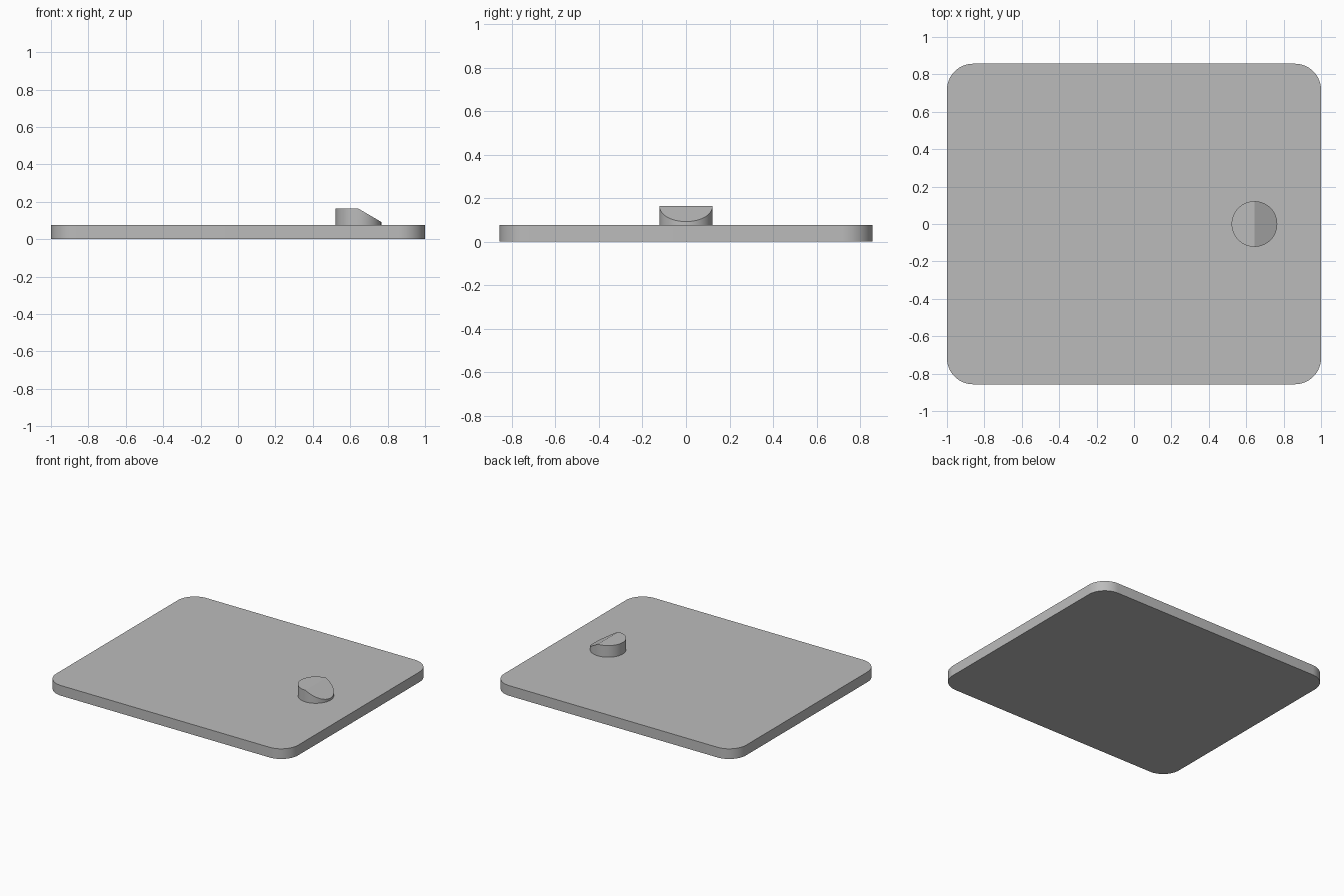
import bpy
import bmesh
import math
from mathutils import Vector

cube = bpy.data.objects.get("Cube")
if cube:
    bpy.data.objects.remove(cube, do_unlink=True)

grey = bpy.data.materials.new("plain grey")
grey.use_nodes = True
grey.diffuse_color = (0.5, 0.5, 0.5, 1)
grey.node_tree.nodes["Principled BSDF"].inputs["Base Color"].default_value = (0.5, 0.5, 0.5, 1)


def extrude_outline(points, bottom, top):
    """Solid prism from a closed outline."""
    bm = bmesh.new()
    face = bm.faces.new([bm.verts.new((x, y, bottom)) for x, y in points])
    moved = bmesh.ops.extrude_face_region(bm, geom=[face], use_keep_orig=True)
    verts = [g for g in moved["geom"] if isinstance(g, bmesh.types.BMVert)]
    bmesh.ops.translate(bm, verts=verts, vec=(0, 0, top - bottom))
    bmesh.ops.recalc_face_normals(bm, faces=bm.faces)
    return bm


def arc(cx, cy, radius, start, sweep, steps):
    return [(cx + radius * math.cos(start + sweep * i / steps),
             cy + radius * math.sin(start + sweep * i / steps)) for i in range(steps + 1)]


def finish(bm, name):
    bmesh.ops.recalc_face_normals(bm, faces=bm.faces)
    mesh = bpy.data.meshes.new(name)
    bm.to_mesh(mesh)
    bm.free()
    mesh.materials.append(grey)
    obj = bpy.data.objects.new(name, mesh)
    bpy.context.collection.objects.link(obj)
    bpy.ops.object.select_all(action="DESELECT")
    obj.select_set(True)
    bpy.context.view_layer.objects.active = obj
    bpy.ops.object.shade_smooth_by_angle(angle=math.radians(25))
    return obj


# Flat plate with rounded corners
half_x, half_y, corner, plate_top = 1.0, 0.857, 0.14, 0.076
outline = []
for i, (sx, sy) in enumerate([(1, 1), (-1, 1), (-1, -1), (1, -1)]):
    outline += arc(sx * (half_x - corner), sy * (half_y - corner), corner,
                   i * math.pi / 2, math.pi / 2, 16)
finish(extrude_outline(outline, 0, plate_top), "plate")

# Round peg whose outer half is cut to a slope
peg_x, radius, peg_top, slope_low = 0.644, 0.122, 0.163, 0.092
circle = arc(peg_x, 0, radius, 0, 2 * math.pi, 64)[:-1]
bm = extrude_outline(circle, plate_top, peg_top)
normal = Vector((peg_top - slope_low, 0, radius)).normalized()
bmesh.ops.bisect_plane(bm, geom=bm.verts[:] + bm.edges[:] + bm.faces[:], dist=0.00001,
                       plane_co=(peg_x, 0, peg_top), plane_no=normal, clear_outer=True)
bmesh.ops.holes_fill(bm, edges=[e for e in bm.edges if e.is_boundary], sides=0)
finish(bm, "peg")
